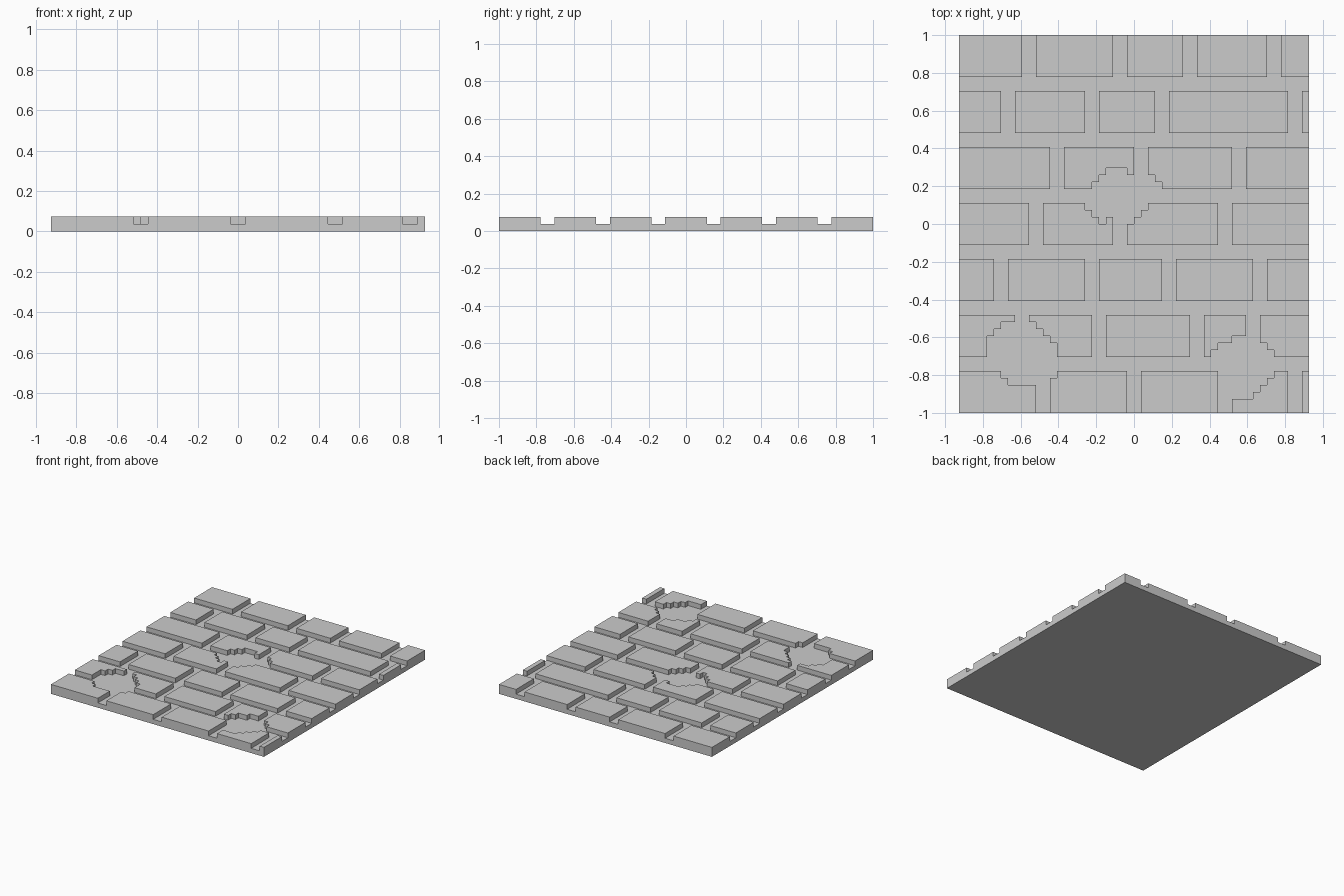
import bpy, bmesh

if "Cube" in bpy.data.objects:
    bpy.data.objects.remove(bpy.data.objects["Cube"])

# The panel is laid out on a square grid: 50 x 54 cells, two cells thick
C = 2 / 54
NX, NY = 50, 54

# Start cell of every two-cell-wide vertical joint, one list per course (front to back)
JOINTS = [
    [11, 24, 37, 47],
    [8, 19, 33, 41],
    [5, 18, 29, 42],
    [10, 22, 37],
    [13, 25, 39],
    [6, 18, 28, 47],
    [9, 22, 32, 44],
]

# Broken-out patches: (grid row, first cell, end cell)
CHIPS = [
    # middle
    (34, 21, 24), (33, 20, 28), (32, 19, 29), (29, 18, 27), (28, 19, 26),
    (27, 20, 21), (27, 24, 25),
    # front left
    (12, 6, 11), (11, 5, 12), (10, 4, 13), (9, 4, 14), (8, 4, 14),
    (5, 6, 14), (4, 7, 13),
    # front right
    (10, 39, 43), (9, 37, 44), (8, 36, 45),
    (5, 38, 45), (4, 38, 44), (3, 38, 43), (2, 38, 42),
]


def height(i, j):
    """Height in cells: 0 outside, 1 for mortar, 2 for brick."""
    if not (0 <= i < NX and 0 <= j < NY):
        return 0
    course, offset = divmod(j, 8)
    if offset >= 6 or any(s <= i < s + 2 for s in JOINTS[course]):
        return 1
    if any(r == j and a <= i < b for r, a, b in CHIPS):
        return 1
    return 2


bm = bmesh.new()
cache = {}


def vert(x, y, z):
    key = (x, y, z)
    if key not in cache:
        cache[key] = bm.verts.new(((x - NX / 2) * C, (y - NY / 2) * C, z * C))
    return cache[key]


def quad(*pts):
    return bm.faces.new([vert(*p) for p in pts])


# Tops, underside and step walls
mortar = set()
for i in range(NX):
    for j in range(NY):
        h = height(i, j)
        top = quad((i, j, h), (i + 1, j, h), (i + 1, j + 1, h), (i, j + 1, h))
        if h == 1:
            mortar.add(top)
        quad((i, j, 0), (i, j + 1, 0), (i + 1, j + 1, 0), (i + 1, j, 0))
        sides = [
            (0, -1, (i, j), (i + 1, j)),
            (1, 0, (i + 1, j), (i + 1, j + 1)),
            (0, 1, (i + 1, j + 1), (i, j + 1)),
            (-1, 0, (i, j + 1), (i, j)),
        ]
        for dx, dy, a, b in sides:
            for z in range(height(i + dx, j + dy), h):
                quad((*a, z), (*b, z), (*b, z + 1), (*a, z + 1))

# Merge flat cells into clean brick faces, walls and underside
bm.normal_update()
flat = [e for e in bm.edges if not any(f in mortar for f in e.link_faces)]
bmesh.ops.dissolve_limit(bm, angle_limit=0.01, verts=bm.verts[:], edges=flat)

mesh = bpy.data.meshes.new("brick_panel")
bm.to_mesh(mesh)
bm.free()
panel = bpy.data.objects.new("brick_panel", mesh)
bpy.context.collection.objects.link(panel)
